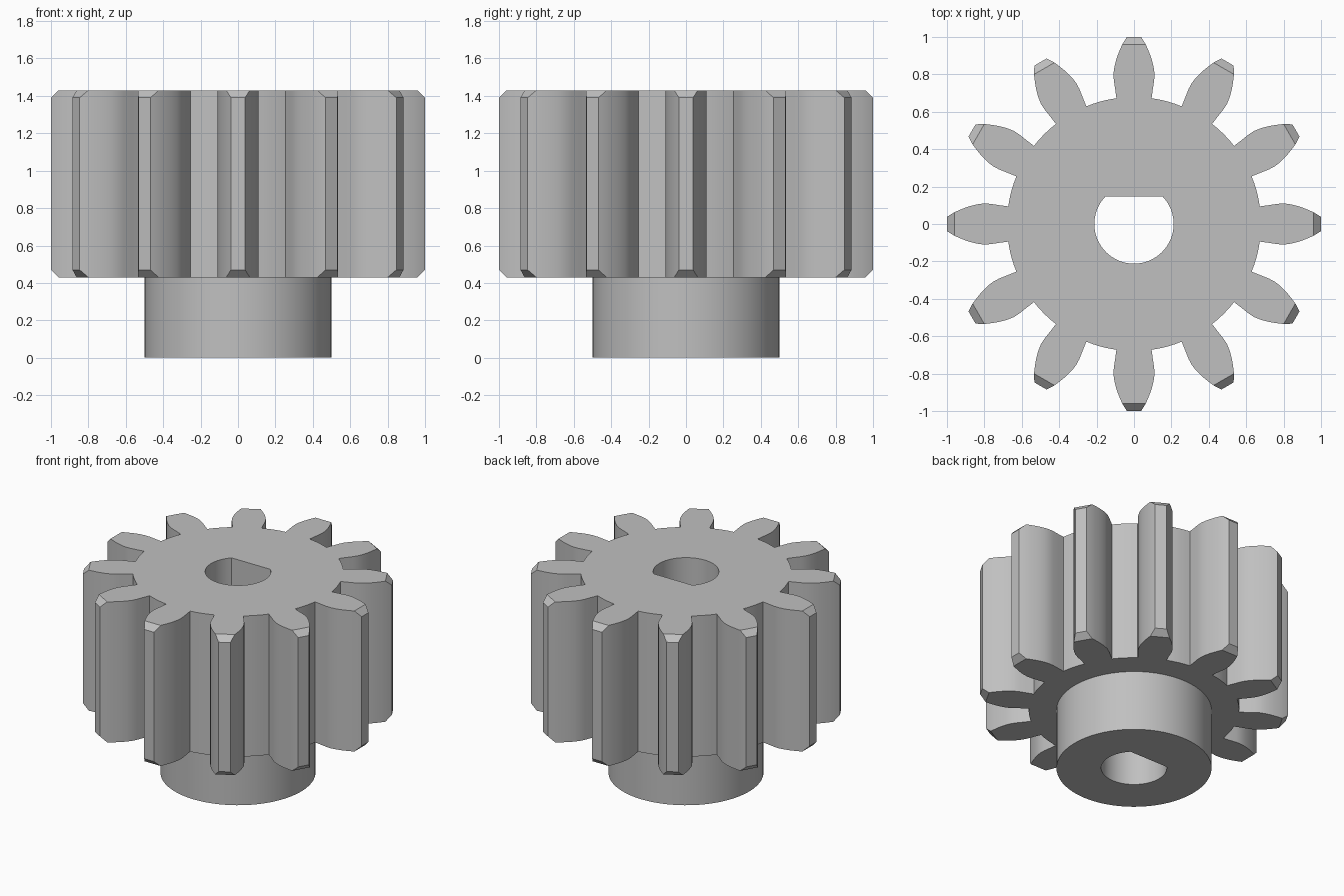
import bpy, bmesh, math

if "Cube" in bpy.data.objects:
    bpy.data.objects.remove(bpy.data.objects["Cube"])

TEETH = 12
Z_HUB, Z_TOP, CHAMFER = 0.43, 1.43, 0.04
ROOT_R, HUB_R, BORE_R, BORE_FLAT = 0.679, 0.5, 0.212, 0.147

steel = bpy.data.materials.new("grey steel")
steel.diffuse_color = (0.527, 0.527, 0.527, 1)
steel.use_nodes = True
steel.node_tree.nodes["Principled BSDF"].inputs["Base Color"].default_value = steel.diffuse_color


def ring(bm, pts, z):
    return [bm.verts.new((x, y, z)) for x, y in pts]


def edges_of(bm, loop):
    out = []
    for a, b in zip(loop, loop[1:] + loop[:1]):
        out.append(bm.edges.get((a, b)) or bm.edges.new((a, b)))
    return out


def wall(bm, low, high):
    n = len(low)
    for i in range(n):
        j = (i + 1) % n
        bm.faces.new((low[i], low[j], high[j], high[i]))


def cap(bm, outer, inner, normal):
    # flat face with a hole
    bmesh.ops.triangle_fill(bm, use_beauty=True, normal=normal,
                            edges=edges_of(bm, outer) + edges_of(bm, inner))


def finish(bm, name):
    bmesh.ops.recalc_face_normals(bm, faces=bm.faces)
    me = bpy.data.meshes.new(name)
    bm.to_mesh(me)
    bm.free()
    me.materials.append(steel)
    me.shade_smooth()
    me.set_sharp_from_angle(angle=math.radians(25))
    ob = bpy.data.objects.new(name, me)
    bpy.context.collection.objects.link(ob)


# D-shaped bore and round hub outlines
a0 = math.asin(BORE_FLAT / BORE_R)
sweep = math.pi + 2 * a0
bore = [(BORE_R * math.cos(a0 - sweep * i / 48), BORE_R * math.sin(a0 - sweep * i / 48))
        for i in range(49)]
hub = [(HUB_R * math.cos(math.tau * i / 64), HUB_R * math.sin(math.tau * i / 64))
       for i in range(64)]

# One tooth flank (radial distance, half width), from root to chamfer start
flank = [(0.672, 0.094), (0.72, 0.1005), (0.77, 0.108), (0.805, 0.1095), (0.84, 0.105),
         (0.875, 0.096), (0.905, 0.086), (0.935, 0.074), (0.96, 0.063)]
tooth = [(r, -w) for r, w in flank] + [(r, w) for r, w in reversed(flank)]
tip = [(1.0, -0.038), (1.0, 0.038)]
root_a = math.atan2(flank[0][1], flank[0][0])
gap = math.tau / TEETH - 2 * root_a
tooth += [(ROOT_R * math.cos(root_a + gap * k / 4), ROOT_R * math.sin(root_a + gap * k / 4))
          for k in (1, 2, 3)]


def turn(pts, k):
    c, s = math.cos(math.tau * k / TEETH), math.sin(math.tau * k / TEETH)
    return [(x * c - y * s, x * s + y * c) for x, y in pts]


# Toothed wheel with chamfered tooth ends
bm = bmesh.new()
outline = [p for k in range(TEETH) for p in turn(tooth, k)]
low, high = ring(bm, outline, Z_HUB), ring(bm, outline, Z_TOP)
n, m = len(outline), len(tooth)
for i in range(n):
    j = (i + 1) % n
    if i % m != len(flank) - 1:
        bm.faces.new((low[i], low[j], high[j], high[i]))
        continue
    tips = turn(tip, i // m)
    tl = ring(bm, tips, Z_HUB + CHAMFER)
    th = ring(bm, tips, Z_TOP - CHAMFER)
    bm.faces.new((low[i], tl[0], th[0], high[i]))
    bm.faces.new((tl[0], tl[1], th[1], th[0]))
    bm.faces.new((tl[1], low[j], high[j], th[1]))
    bm.faces.new((th[0], th[1], high[j], high[i]))
    bm.faces.new((low[i], low[j], tl[1], tl[0]))
cap(bm, high, ring(bm, bore, Z_TOP), (0, 0, 1))
cap(bm, low, ring(bm, hub, Z_HUB), (0, 0, -1))
finish(bm, "toothed_wheel")

# Hub collar with the shaft bore running up through the wheel
bm = bmesh.new()
hub_low, bore_low = ring(bm, hub, 0), ring(bm, bore, 0)
wall(bm, hub_low, ring(bm, hub, Z_HUB))
wall(bm, bore_low, ring(bm, bore, Z_TOP))
cap(bm, hub_low, bore_low, (0, 0, -1))
finish(bm, "hub_and_bore")
